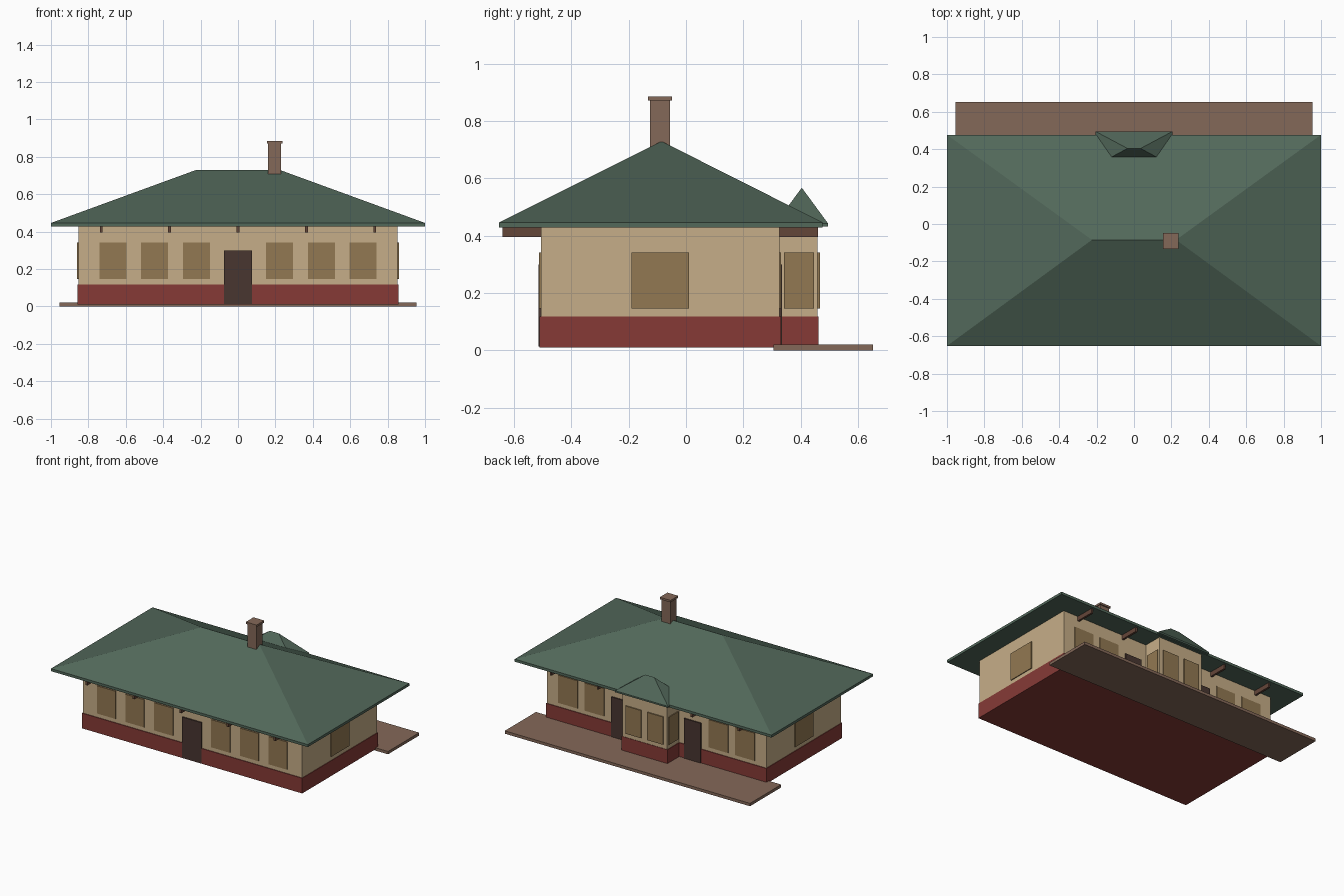
import bpy, bmesh

if "Cube" in bpy.data.objects:
    bpy.data.objects.remove(bpy.data.objects["Cube"])


def lin(c):
    c /= 255
    return c / 12.92 if c <= 0.04045 else ((c + 0.055) / 1.055) ** 2.4


def material(name, r, g, b):
    m = bpy.data.materials.new(name)
    m.diffuse_color = (lin(r), lin(g), lin(b), 1)
    m.use_nodes = True
    m.node_tree.nodes["Principled BSDF"].inputs["Base Color"].default_value = m.diffuse_color
    return m


CREAM = material("cream wall", 198, 174, 136)
RED = material("red base", 134, 58, 54)
GREEN = material("green roof", 82, 104, 90)
BROWN = material("brown brick", 132, 104, 88)
GLASS = material("tan window", 146, 120, 82)
DOOR = material("dark door", 72, 54, 48)
TIMBER = material("dark timber", 100, 70, 57)


def finish(name, bm, mat):
    bmesh.ops.recalc_face_normals(bm, faces=bm.faces)
    me = bpy.data.meshes.new(name)
    bm.to_mesh(me)
    bm.free()
    me.materials.append(mat)
    ob = bpy.data.objects.new(name, me)
    bpy.context.collection.objects.link(ob)
    return ob


def box(name, x, y, z, mat):
    """Box from (min, max) ranges on each axis."""
    bm = bmesh.new()
    bmesh.ops.create_cube(bm, size=1)
    for v in bm.verts:
        v.co = [r[0] if c < 0 else r[1] for c, r in zip(v.co, (x, y, z))]
    return finish(name, bm, mat)


def hip_roof(name, hx, y0, y1, z0, z1, ridge_x, ridge_y, ridge_z, mat):
    """Solid hip roof with a thin vertical eave and a ridge along x."""
    bm = bmesh.new()
    rect = [(-hx, y0), (hx, y0), (hx, y1), (-hx, y1)]
    b = [bm.verts.new((x, y, z0)) for x, y in rect]
    t = [bm.verts.new((x, y, z1)) for x, y in rect]
    l, r = [bm.verts.new((s * ridge_x, ridge_y, ridge_z)) for s in (-1, 1)]
    bm.faces.new(b)
    for i in range(4):
        j = (i + 1) % 4
        bm.faces.new((b[i], b[j], t[j], t[i]))
    bm.faces.new((t[0], t[1], r, l))
    bm.faces.new((t[1], t[2], r))
    bm.faces.new((t[2], t[3], l, r))
    bm.faces.new((t[3], t[0], l))
    return finish(name, bm, mat)


# platform
box("platform", (-0.955, 0.955), (0.305, 0.652), (0, 0.02), BROWN)

# main house and back bay
box("house_base", (-0.858, 0.858), (-0.511, 0.331), (0.01, 0.117), RED)
box("house_walls", (-0.854, 0.854), (-0.506, 0.326), (0.117, 0.43), CREAM)
box("bay_base", (-0.179, 0.179), (0.32, 0.462), (0.012, 0.117), RED)
box("bay_walls", (-0.175, 0.175), (0.32, 0.459), (0.117, 0.435), CREAM)

# roofs
hip_roof("main_roof", 1.0, -0.652, 0.477, 0.428, 0.446, 0.225, -0.085, 0.729, GREEN)
hip_roof("bay_roof", 0.206, 0.312, 0.495, 0.432, 0.443, 0.035, 0.404, 0.567, GREEN)

# chimney
box("chimney_shaft", (0.161, 0.231), (-0.126, -0.056), (0.65, 0.871), BROWN)
box("chimney_cap", (0.154, 0.238), (-0.133, -0.048), (0.871, 0.885), BROWN)

# eave brackets
for i in range(5):
    x = (i - 2) * 0.366
    xs = (x - 0.007, x + 0.007)
    box("front_bracket", xs, (-0.64, -0.5), (0.396, 0.43), TIMBER)
    if i != 2:
        box("back_bracket", xs, (0.32, 0.46), (0.396, 0.43), TIMBER)

# windows, mirrored left and right
WZ = (0.146, 0.341)


def plate_y(name, x, w, y, z, mat):
    box(name, (x - w / 2, x + w / 2), y, z, mat)


for s in (-1, 1):
    for x in (0.222, 0.446, 0.668):
        plate_y("front_window", s * x, 0.146, (-0.512, -0.504), WZ, GLASS)
    for x in (0.483, 0.69):
        plate_y("back_window", s * x, 0.152, (0.324, 0.332), WZ, GLASS)
    plate_y("bay_window", s * 0.085, 0.122, (0.458, 0.467), WZ, GLASS)
    plate_y("back_door", s * 0.283, 0.13, (0.326, 0.335), (0.02, 0.3), DOOR)
    box("side_window", sorted((s * 0.852, s * 0.86)), (-0.191, 0.011), WZ, GLASS)
    box("bay_side_window", sorted((s * 0.173, s * 0.181)), (0.342, 0.447), WZ, GLASS)

# front door
plate_y("front_door", 0, 0.15, (-0.515, -0.506), (0.014, 0.3), DOOR)
